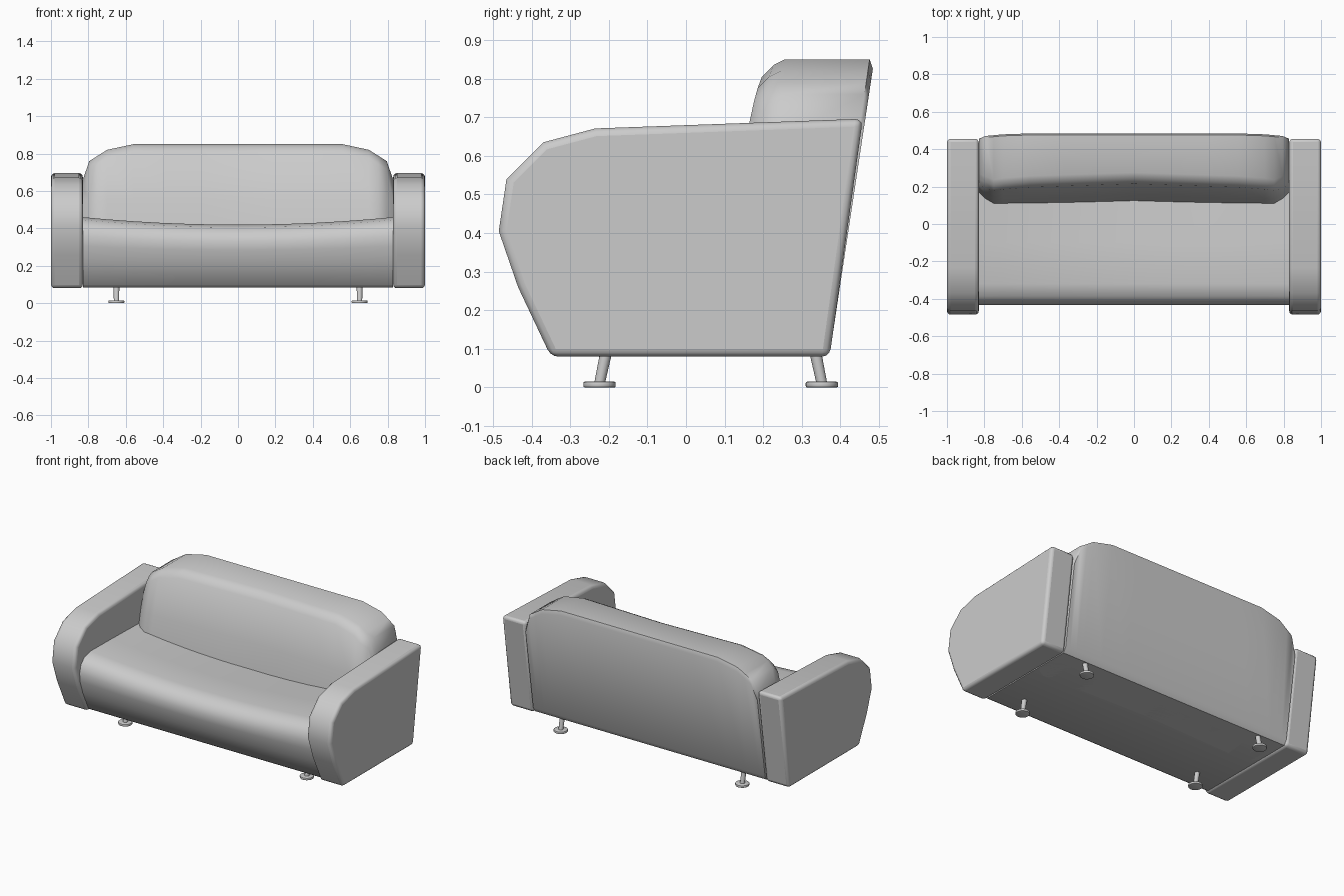
import bpy, bmesh
from mathutils import Vector

if "Cube" in bpy.data.objects:
    bpy.data.objects.remove(bpy.data.objects["Cube"])


def loft(name, stations, section):
    """Skin closed (y, z) sections along x and cap both ends."""
    bm = bmesh.new()
    rings = [[bm.verts.new((x, y, z)) for y, z in section(x)] for x in stations]
    n = len(rings[0])
    for a, b in zip(rings, rings[1:]):
        for i in range(n):
            j = (i + 1) % n
            bm.faces.new((a[i], a[j], b[j], b[i]))
    bm.faces.new(rings[0])
    bm.faces.new(rings[-1])
    bmesh.ops.recalc_face_normals(bm, faces=bm.faces)
    return finish(name, bm)


def finish(name, bm, angle=0.7):
    mesh = bpy.data.meshes.new(name)
    bm.to_mesh(mesh)
    bm.free()
    ob = bpy.data.objects.new(name, mesh)
    bpy.context.collection.objects.link(ob)
    bpy.ops.object.select_all(action='DESELECT')
    bpy.context.view_layer.objects.active = ob
    ob.select_set(True)
    bpy.ops.object.shade_smooth_by_angle(angle=angle)
    return ob


def mirrored(xs):
    return [-x for x in reversed(xs) if x > 0] + xs


def lerp_table(x, table):
    for (x0, v0), (x1, v1) in zip(table, table[1:]):
        if x <= x1:
            return v0 + (v1 - v0) * (x - x0) / (x1 - x0)
    return table[-1][1]


# Arms: rounded side profile with softened rims
ARM = [(-0.35, 0.08), (-0.435, 0.26), (-0.485, 0.405), (-0.465, 0.54),
       (-0.37, 0.635), (-0.235, 0.671), (0.458, 0.696), (0.372, 0.08)]
for side, s in (("left", -1), ("right", 1)):
    arm = loft(side + "_arm", [s * 0.83, s * 1.0], lambda x: ARM)
    bev = arm.modifiers.new("soft_rim", 'BEVEL')
    bev.width = 0.02
    bev.segments = 3
    bev.limit_method = 'ANGLE'
    bev.angle_limit = 0.87


# Seat: rolled front, sagging towards the middle
def seat_section(x):
    k = 1 - (x / 0.83) ** 2
    front, back = 0.04 * k, 0.06 * k
    return [(0.3, 0.085), (-0.325, 0.085), (-0.345, 0.098), (-0.402, 0.22 - front * 0.4),
            (-0.43, 0.305 - front * 0.5), (-0.434, 0.36 - front * 0.7),
            (-0.42, 0.41 - front), (-0.385, 0.445 - front), (-0.32, 0.46 - front),
            (-0.1, 0.457 - (front + back) / 2), (0.2, 0.45 - back)]


loft("seat", mirrored([0, 0.14, 0.28, 0.42, 0.56, 0.7, 0.83]), seat_section)


# Backrest: leaning slab with clipped top corners and a gently hollow front
def back_section(x):
    x = abs(x)
    top = lerp_table(x, [(0, 0.85), (0.56, 0.85), (0.7, 0.82), (0.795, 0.76), (0.83, 0.66)])
    push = lerp_table(x, [(0, 0.025), (0.75, 0.0), (0.795, 0.025), (0.83, 0.06)])

    def rear(z):
        return 0.484 - 0.151 * (0.825 - z)

    def front(z):
        return 0.11 + 0.22 * (z - 0.44) + push

    z1 = top - 0.045
    return [(rear(0.085) - 0.015, 0.085), (rear(0.115), 0.115), (rear(top - 0.025), top - 0.025),
            (rear(top) - 0.012, top), (front(top) + 0.05, top),
            (front(top) + 0.02, top - 0.015), (front(z1), z1),
            (front(0.55), 0.55), (front(0.38), 0.38), (front(0.3), 0.085)]


loft("backrest", mirrored([0, 0.19, 0.38, 0.56, 0.7, 0.75, 0.795, 0.83]), back_section)


# Legs: slanted posts on round feet
def leg(name, x, y_top, y_foot):
    bm = bmesh.new()
    post = bmesh.ops.create_cone(bm, cap_ends=True, segments=16, radius1=0.014,
                                 radius2=0.016, depth=0.1)["verts"]
    for v in post:
        t = (v.co.z + 0.05) / 0.1
        v.co += Vector((x, y_foot + (y_top - y_foot) * t, 0.06))
    foot = bmesh.ops.create_cone(bm, cap_ends=True, segments=24, radius1=0.042,
                                 radius2=0.042, depth=0.015)["verts"]
    bmesh.ops.translate(bm, verts=foot, vec=(x, y_foot, 0.0075))
    rims = [e for e in bm.edges if all(v in foot for v in e.verts)
            and abs(e.verts[0].co.z - e.verts[1].co.z) < 1e-4]
    bmesh.ops.bevel(bm, geom=rims, offset=0.004, segments=2, affect='EDGES', profile=0.5)
    finish(name, bm)


for side, s in (("left", -1), ("right", 1)):
    leg("front_leg_" + side, s * 0.65, -0.203, -0.224)
    leg("back_leg_" + side, s * 0.65, 0.331, 0.352)
